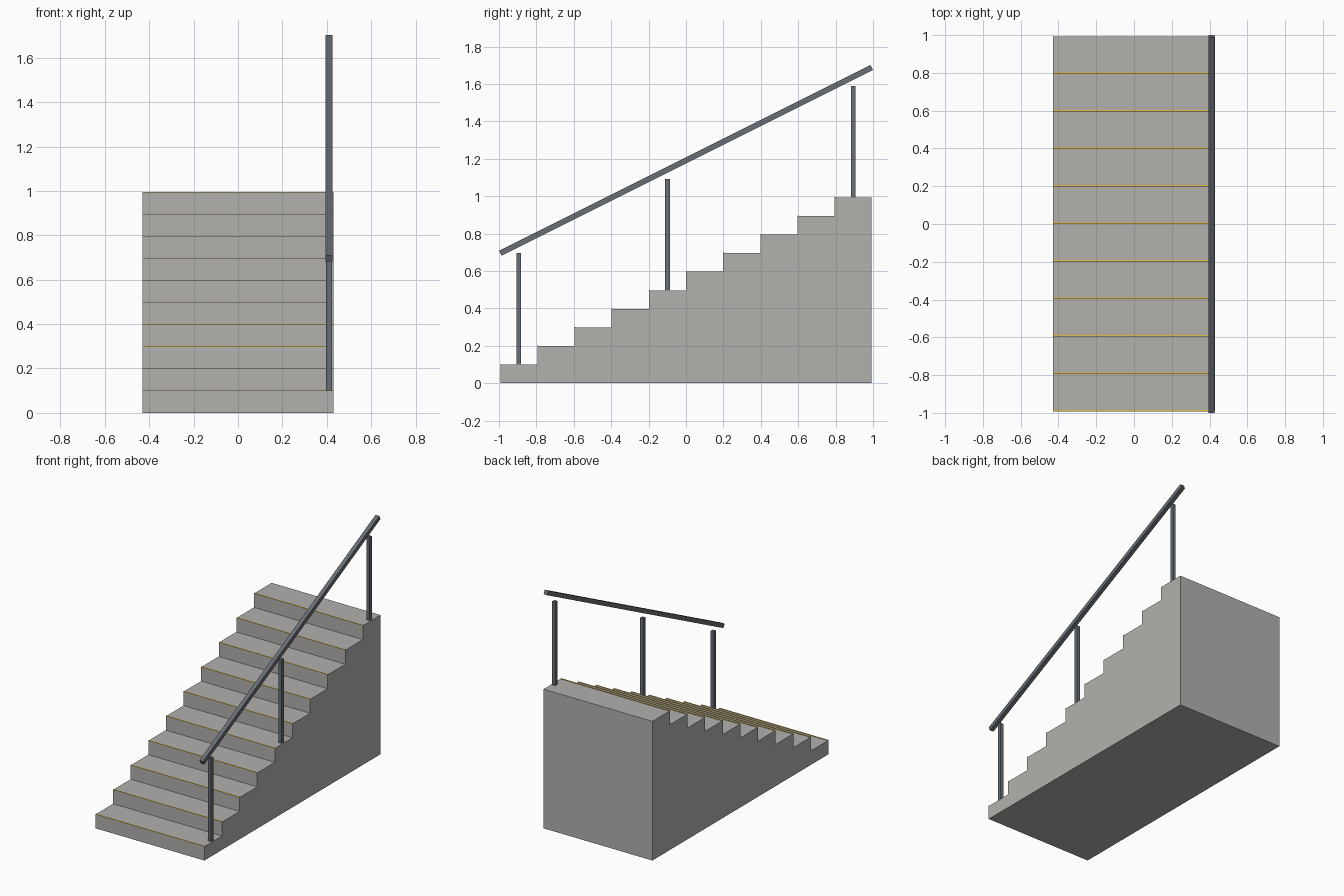
import bpy
import bmesh
import math

if "Cube" in bpy.data.objects:
    bpy.data.objects.remove(bpy.data.objects["Cube"], do_unlink=True)

STEPS = 10
HALF_WIDTH = 0.43
HALF_LENGTH = 0.993
RUN = 2 * HALF_LENGTH / STEPS
RISE = RUN / 2
RAIL_X = 0.41


def material(name, color):
    mat = bpy.data.materials.new(name)
    mat.use_nodes = True
    mat.diffuse_color = (*color, 1)
    bsdf = mat.node_tree.nodes["Principled BSDF"]
    bsdf.inputs["Base Color"].default_value = (*color, 1)
    bsdf.inputs["Roughness"].default_value = 0.7
    return mat


def box(name, size, center, mat, tilt=0):
    bpy.ops.mesh.primitive_cube_add(size=1, location=center, rotation=(tilt, 0, 0))
    obj = bpy.context.object
    obj.name = name
    obj.scale = size
    obj.data.materials.append(mat)
    return obj


concrete = material("warm grey concrete", (0.45, 0.44, 0.42))
metal = material("dark grey metal", (0.14, 0.155, 0.18))
yellow = material("yellow edge paint", (0.8, 0.52, 0.05))

# Solid stair block: stepped side profile extruded across the width
profile = [(HALF_LENGTH, 0), (-HALF_LENGTH, 0)]
for i in range(STEPS):
    y = -HALF_LENGTH + i * RUN
    z = (i + 1) * RISE
    profile += [(y, z), (y + RUN, z)]
bm = bmesh.new()
side = bm.faces.new([bm.verts.new((-HALF_WIDTH, y, z)) for y, z in profile])
extruded = bmesh.ops.extrude_face_region(bm, geom=[side])
moved = [v for v in extruded["geom"] if isinstance(v, bmesh.types.BMVert)]
bmesh.ops.translate(bm, verts=moved, vec=(2 * HALF_WIDTH, 0, 0))
bmesh.ops.recalc_face_normals(bm, faces=bm.faces)
mesh = bpy.data.meshes.new("stair_block")
bm.to_mesh(mesh)
bm.free()
mesh.materials.append(concrete)
stairs = bpy.data.objects.new("stair_block", mesh)
bpy.context.collection.objects.link(stairs)

# Thin painted strip on the front edge of every tread
for i in range(STEPS):
    y = -HALF_LENGTH + i * RUN + 0.0035
    box(f"edge_strip_{i + 1}", (2 * HALF_WIDTH, 0.007, 0.003),
        (0, y, (i + 1) * RISE + 0.001), yellow)

# Handrail posts standing on the bottom, middle and top treads
POST_HEIGHT = 6 * RISE
for name, step in (("bottom_post", 0), ("middle_post", 4), ("top_post", 9)):
    y = -HALF_LENGTH + (step + 0.5) * RUN
    box(name, (0.025, 0.025, POST_HEIGHT),
        (RAIL_X, y, (step + 1) * RISE + POST_HEIGHT / 2), metal)

# Sloping handrail parallel to the flight
slope = math.atan2(RISE, RUN)
box("handrail", (0.03, 2 * HALF_LENGTH / math.cos(slope), 0.03),
    (RAIL_X, 0, 12 * RISE), metal, slope)
